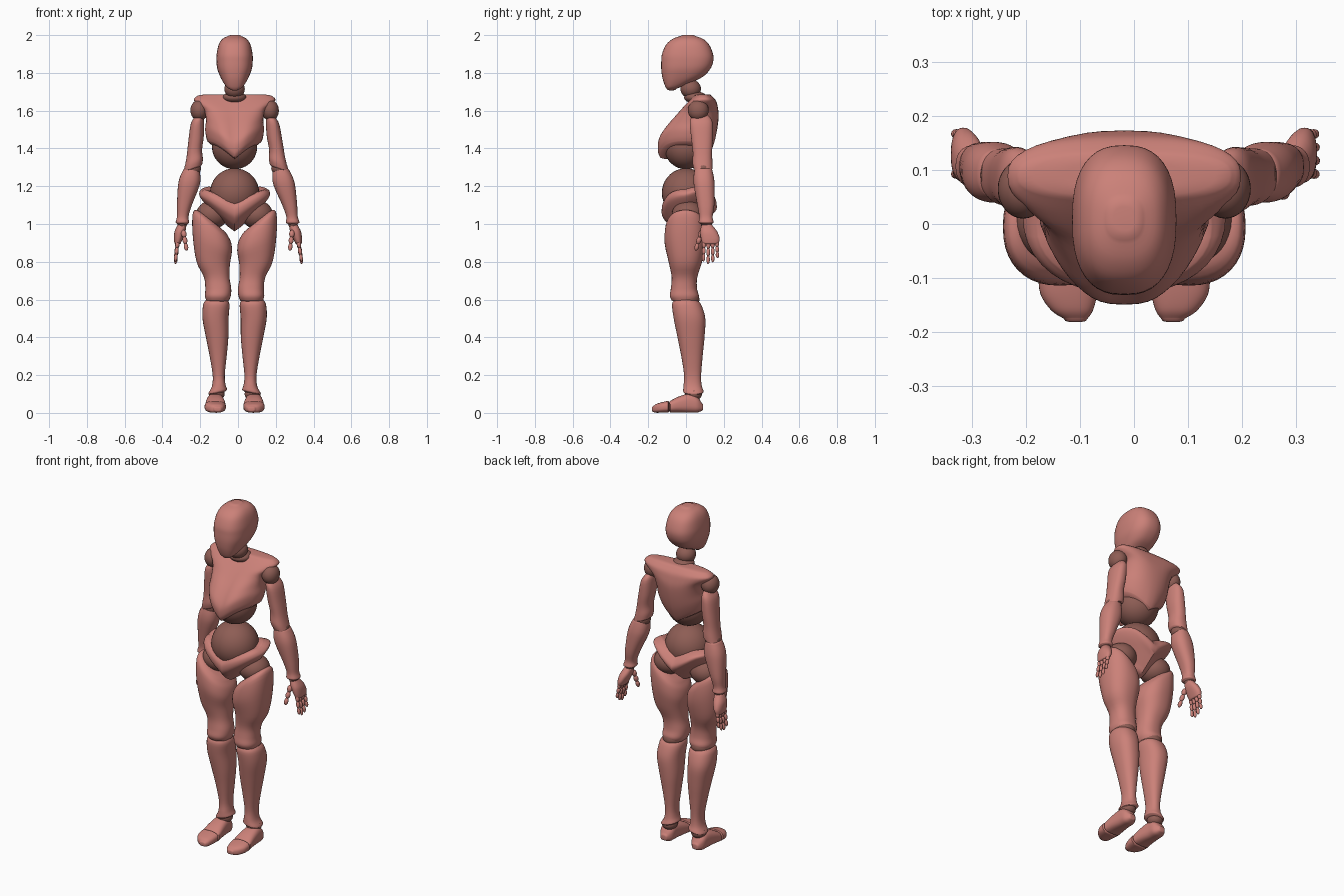
import bpy, bmesh, math
from mathutils import Matrix, Vector

CX = -0.018  # body symmetry axis


def material(name, rgb):
    m = bpy.data.materials.new(name)
    m.diffuse_color = (*rgb, 1)
    return m


SKIN = material("shell", (0.60, 0.22, 0.19))
JOINT = material("joint", (0.27, 0.11, 0.09))


def clip(v, a=0.0, b=1.0):
    return max(a, min(b, v))


def finish(name, bm, mat, side=1, shear=False):
    # place on the chosen side of the axis; the right arm swings out slightly more
    for v in bm.verts:
        x = v.co.x + (0.042 * clip((1.6 - v.co.z) / 0.8) if shear and side > 0 else 0)
        v.co.x = CX + side * x
    bmesh.ops.recalc_face_normals(bm, faces=bm.faces)
    me = bpy.data.meshes.new(name)
    bm.to_mesh(me)
    bm.free()
    for p in me.polygons:
        p.use_smooth = True
    me.set_sharp_from_angle(angle=math.radians(50))
    me.materials.append(mat)
    ob = bpy.data.objects.new(name, me)
    bpy.context.collection.objects.link(ob)
    return ob


def spline(rows, steps=4):
    out = []
    for i in range(len(rows) - 1):
        p = [rows[clip(i + k, 0, len(rows) - 1)] for k in (-1, 0, 1, 2)]
        for s in range(steps):
            t = s / steps
            out.append([b + 0.5 * t * (c - a + t * (2*a - 5*b + 4*c - d + t * (3*(b - c) + d - a)))
                        for a, b, c, d in zip(*p)])
    return out + [list(rows[-1])]


def loft(name, rows, axis='z', n=2.3, warp=None, cap=0.006, seg=40, side=1, shear=False):
    # rows: (position, a0, a1, b0, b1); rounded sections across a and b
    rings = spline(rows)

    def shrunk(r, f, dt):
        a, b = (r[1] + r[2]) / 2, (r[3] + r[4]) / 2
        return [r[0] + dt, a + (r[1] - a) * f, a + (r[2] - a) * f, b + (r[3] - b) * f, b + (r[4] - b) * f]
    d = math.copysign(cap, rows[-1][0] - rows[0][0])
    rings = ([shrunk(rings[0], 0.55, -d), shrunk(rings[0], 0.86, -d * 0.75)] + rings +
             [shrunk(rings[-1], 0.86, d * 0.75), shrunk(rings[-1], 0.55, d)])
    bm = bmesh.new()
    grid = []
    for t, a0, a1, b0, b1 in rings:
        ring = []
        for k in range(seg):
            c, s = math.cos(k * math.tau / seg), math.sin(k * math.tau / seg)
            a = (a0 + a1) / 2 + (a1 - a0) / 2 * math.copysign(abs(c) ** (2 / n), c)
            b = (b0 + b1) / 2 + (b1 - b0) / 2 * math.copysign(abs(s) ** (2 / n), s)
            co = (a, b, t) if axis == 'z' else (a, t, b)
            ring.append(bm.verts.new(warp(*co) if warp else co))
        grid.append(ring)
    for r, q in zip(grid, grid[1:]):
        for k in range(seg):
            bm.faces.new((r[k], r[(k + 1) % seg], q[(k + 1) % seg], q[k]))
    bm.faces.new(grid[0])
    bm.faces.new(grid[-1])
    return finish(name, bm, SKIN, side, shear)


def centred(rows):
    return [(z, -w, w, f, b) for z, w, f, b in rows]


def ball(name, c, r, side=1, shear=False, mat=JOINT):
    bm = bmesh.new()
    bmesh.ops.create_uvsphere(bm, u_segments=32, v_segments=18, radius=1,
                              matrix=Matrix.Translation(c) @ Matrix.Diagonal((*r, 1)))
    return finish(name, bm, mat, side, shear)


def digit(name, start, end, r, side):
    # three overlapping beads along a straight finger
    a, b = Vector(start), Vector(end)
    rot = (b - a).to_track_quat('Z', 'Y').to_matrix().to_4x4()
    bm = bmesh.new()
    for i in range(3):
        k = 1 - 0.1 * i
        m = Matrix.Translation(a.lerp(b, (i + 0.5) / 3)) @ rot
        bmesh.ops.create_uvsphere(bm, u_segments=14, v_segments=10, radius=1,
                                  matrix=m @ Matrix.Diagonal((r * k, r * k, (b - a).length * 0.195, 1)))
    finish(name, bm, SKIN, side, True)


# head and neck
loft("head", centred([(1.995, .035, -.03, .05), (1.98, .064, -.07, .09), (1.95, .084, -.105, .122),
                      (1.90, .095, -.127, .143), (1.86, .096, -.131, .144), (1.82, .091, -.131, .128),
                      (1.78, .076, -.126, .09), (1.75, .06, -.118, .03), (1.725, .042, -.108, -.03),
                      (1.713, .025, -.1, -.055)]), n=2.5, cap=0.005)
ball("neck", (0, .025, 1.715), (.054, .054, .05))
ball("neck_base", (0, .05, 1.67), (.062, .06, .032))


# chest shell: narrower in front, pointed lower edge
def chest_warp(x, y, z):
    s = clip((1.68 - z) / 0.24)
    return (x * (1 - 0.3 * clip(-y / 0.13)), y, z - 0.09 * s * clip(1 - abs(x) / 0.15))


loft("chest", centred([(1.68, .195, .045, .135), (1.66, .216, .02, .158), (1.635, .2, -.01, .168),
                       (1.60, .162, -.05, .173), (1.55, .152, -.105, .165), (1.50, .156, -.145, .15),
                       (1.46, .152, -.147, .13), (1.44, .144, -.135, .115)]), n=2.6, warp=chest_warp)
ball("ribcage", (0, .0, 1.41), (.12, .117, .12))
ball("waist", (0, .0, 1.165), (.13, .128, .13))


# pelvis shell: rises at the hips and at the back
def pelvis_warp(x, y, z):
    s = clip(abs(x) / 0.185)
    t = clip((1.11 - z) / 0.14)
    return (x, y, z + s * (0.085 + 0.045 * t) + 0.055 * clip(y / 0.13))


loft("pelvis", centred([(1.11, .16, -.112, .105), (1.08, .178, -.128, .135), (1.04, .187, -.125, .163),
                        (1.005, .155, -.1, .15), (.985, .1, -.075, .11), (.967, .05, -.045, .06)]),
     n=2.2, warp=pelvis_warp)


# slanted thigh top
def thigh_warp(x, y, z):
    return (x, y, z + 0.08 * clip((x - 0.12) / 0.1, -1, 1) * clip((z - 0.78) / 0.22))


for side, tag in ((1, "left"), (-1, "right")):
    # leg
    ball(f"hip_{tag}", (.118, .01, 1.05), (.085, .085, .075), side)
    loft(f"thigh_{tag}", [(1.01, .04, .2, -.085, .08), (.98, .02, .222, -.108, .1), (.9, .014, .222, -.113, .103),
                          (.8, .024, .203, -.092, .085), (.72, .027, .163, -.076, .06), (.66, .018, .155, -.08, .058),
                          (.62, .02, .157, -.086, .068), (.595, .03, .15, -.075, .06)],
         warp=thigh_warp, side=side)
    ball(f"knee_{tag}", (.092, .005, .6), (.06, .066, .05), side)
    loft(f"shin_{tag}", [(.595, .035, .155, -.065, .062), (.57, .027, .167, -.074, .082), (.5, .032, .17, -.065, .102),
                         (.4, .033, .152, -.045, .098), (.3, .042, .132, -.025, .088), (.2, .052, .116, -.01, .08),
                         (.145, .048, .12, -.013, .083), (.115, .04, .138, -.015, .093), (.108, .045, .135, -.01, .09)],
         side=side, warp=lambda x, y, z: (x, y, z + 0.012 * clip((.09 - x) / .05, -1, 1) * clip((.2 - z) / .1)))
    ball(f"ankle_{tag}", (.095, .04, .1), (.042, .045, .035), side)
    loft(f"foot_{tag}", [(.085, .08, .125, .012, .05), (.06, .062, .142, .002, .085), (.02, .058, .147, .001, .102),
                         (-.04, .05, .153, .002, .086), (-.083, .046, .157, .001, .064)],
         axis='y', n=2.7, side=side)
    loft(f"toes_{tag}", [(-.094, .046, .159, .001, .064), (-.13, .05, .155, .001, .056),
                         (-.16, .058, .135, .001, .046), (-.175, .068, .112, .006, .034)],
         axis='y', n=2.7, side=side)

    # arm
    arm = dict(side=side, shear=True)
    ball(f"shoulder_{tag}", (.187, .065, 1.602), (.047, .055, .055), **arm)
    loft(f"upper_arm_{tag}", [(1.565, .172, .215, .035, .12), (1.535, .163, .233, .02, .14), (1.45, .163, .245, .028, .142),
                              (1.38, .172, .253, .036, .138), (1.33, .168, .262, .034, .14), (1.3, .172, .268, .04, .14)],
         warp=lambda x, y, z: (x, y, z - .018 * clip((x - .21) / .05, -1, 1)), **arm)
    ball(f"elbow_{tag}", (.222, .09, 1.295), (.044, .046, .04), **arm)
    loft(f"forearm_{tag}", [(1.29, .188, .27, .046, .138), (1.25, .181, .289, .04, .147), (1.2, .187, .3, .042, .152),
                            (1.1, .226, .305, .06, .15), (1.04, .244, .305, .07, .141), (1.01, .24, .312, .067, .146),
                            (1.003, .246, .306, .075, .14)], **arm)
    ball(f"wrist_{tag}", (.277, .108, 1.0), (.025, .03, .025), **arm)
    loft(f"palm_{tag}", [(.995, .256, .302, .082, .138), (.96, .26, .318, .075, .165), (.925, .273, .321, .079, .178),
                         (.9, .284, .319, .086, .174)], **arm)
    for i, tip in enumerate((.805, .792, .8, .822)):
        digit(f"finger_{i + 1}_{tag}", (.301, .096 + .0225 * i, .91), (.313, .092 + .025 * i, tip), .0115, side)
    digit(f"thumb_{tag}", (.272, .084, .965), (.254, .052, .862), .0145, side)
